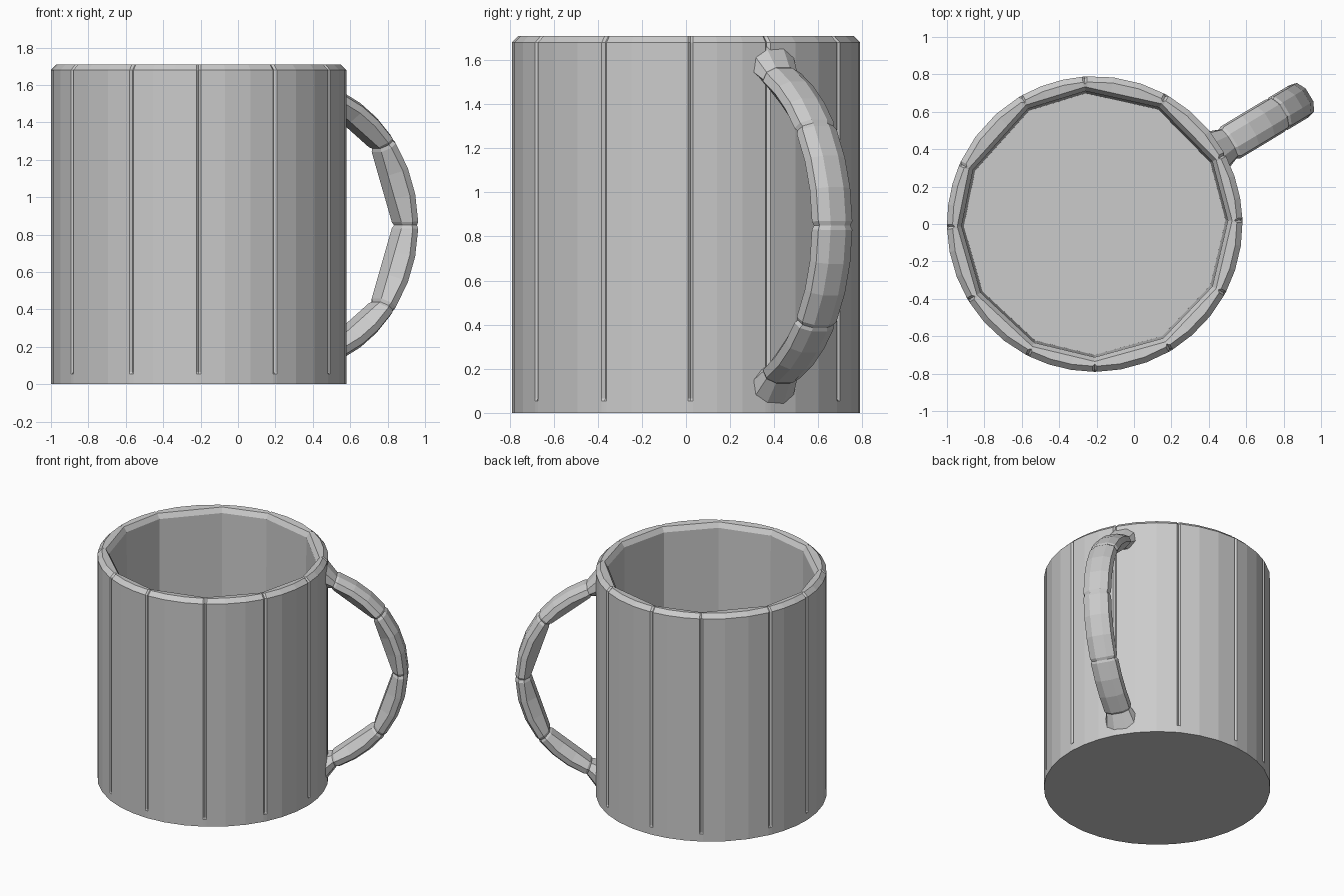
import bpy, bmesh, math
from mathutils import Vector

if "Cube" in bpy.data.objects:
    bpy.data.objects.remove(bpy.data.objects["Cube"])

CX, R = -0.21, 0.79
# joints between the wall panels, in degrees
JOINTS = [-179, -149, -117, -90, -59, -28, 1.5, 28, 61, 94, 120, 156, 181]
STEPS = [0, 0.03, 0.33, 0.66, 0.97]


def polar(r, deg, z):
    a = math.radians(deg)
    return Vector((CX + r * math.cos(a), r * math.sin(a), z))


def loft(name, rings):
    bm = bmesh.new()
    vs = [[bm.verts.new(p) for p in ring] for ring in rings]
    n = len(rings[0])
    for a, b in zip(vs, vs[1:]):
        for i in range(n):
            j = (i + 1) % n
            bm.faces.new((a[i], a[j], b[j], b[i]))
    bm.faces.new(vs[0][::-1])
    bm.faces.new(vs[-1])
    bmesh.ops.recalc_face_normals(bm, faces=bm.faces)
    me = bpy.data.meshes.new(name)
    bm.to_mesh(me)
    bm.free()
    ob = bpy.data.objects.new(name, me)
    bpy.context.collection.objects.link(ob)
    return ob


def outer_ring(r, z, groove):
    pts = []
    for a, b in zip(JOINTS, JOINTS[1:]):
        for t in STEPS:
            pts.append(polar(r - (groove if t == 0 else 0), a + (b - a) * t, z))
    return pts


def inner_ring(r, z):
    pts = []
    for a, b in zip(JOINTS, JOINTS[1:]):
        p, q = polar(r, a, z), polar(r, b, z)
        pts += [p.lerp(q, t) for t in STEPS]
    return pts


# mug body: round grooved outside, twelve-sided inside
loft("mug_body", [
    outer_ring(R, 0, 0), outer_ring(R, 0.055, 0), outer_ring(R, 0.065, 0.012),
    outer_ring(R, 1.68, 0.012), outer_ring(R - 0.03, 1.71, 0.012),
    inner_ring(0.735, 1.705), inner_ring(0.712, 1.67), inner_ring(0.70, 0.06)])

# handle: flattened tube on an arc in a vertical plane at 31 degrees
DIR = Vector((math.cos(math.radians(31)), math.sin(math.radians(31)), 0))
SIDE = Vector((-DIR.y, DIR.x, 0))
BASE = Vector((CX, 0, 0))
SECTION = [(-1, -0.3), (-0.9, 0.5), (-0.4, 1), (0.4, 1), (0.9, 0.5),
           (1, -0.3), (0.5, -1), (-0.5, -1)]


def section(deg, pinch=1.0):
    a = math.radians(deg)
    out = DIR * math.cos(a) + Vector((0, 0, math.sin(a)))
    c = BASE + DIR * 0.563 + Vector((0, 0, 0.85)) + out * 0.727
    return [c + SIDE * 0.1 * pinch * s + out * 0.05 * pinch * t for s, t in SECTION]


def flare(top):
    # wide foot against the mug wall
    c = BASE + DIR * 0.755 + Vector((0, 0, 1.59 if top else 0.10))
    k = 1 if top else -1
    return [c + SIDE * 0.12 * s + Vector((0, 0, k * 0.10 * t)) for s, t in SECTION]


kinks = [-68, -37, 0, 37, 68]
rings = [flare(False)]
for a, b in zip(kinks, kinks[1:]):
    first, last = section(a), section(b)
    rings.append(section(a, 0.9))
    for t in (0.04, 0.35, 0.65, 0.96):
        ring = section(a + (b - a) * t)
        # inner side runs straight between the kinks
        for i in (6, 7):
            ring[i] = first[i].lerp(last[i], t)
        rings.append(ring)
rings += [section(68, 0.9), flare(True)]
loft("handle", rings)
